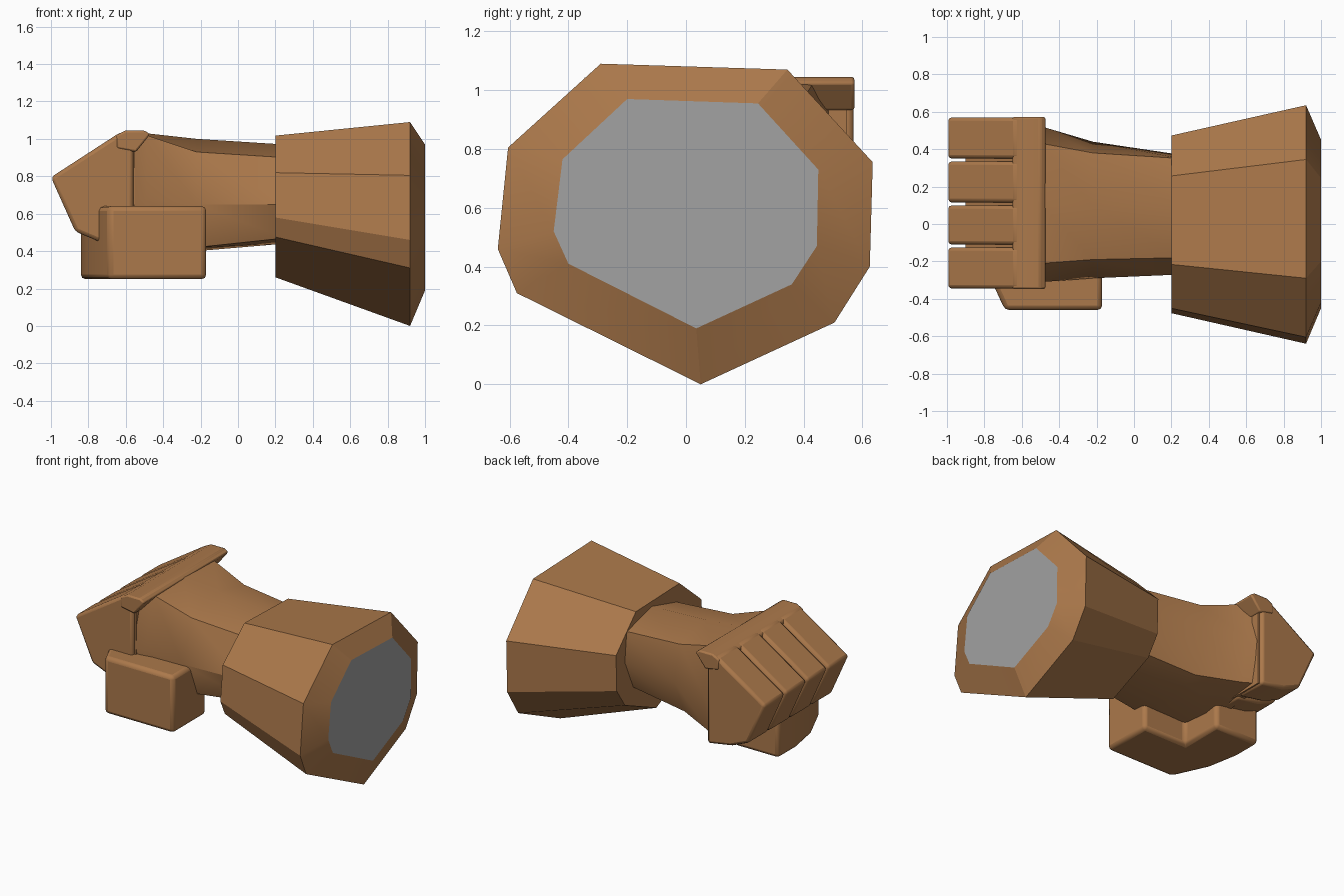
import bpy, bmesh

if "Cube" in bpy.data.objects:
    bpy.data.objects.remove(bpy.data.objects["Cube"])

def material(name, c):
    m = bpy.data.materials.new(name)
    m.diffuse_color = (*c, 1)
    m.use_nodes = True
    m.node_tree.nodes["Principled BSDF"].inputs["Base Color"].default_value = m.diffuse_color
    return m

BROWN = material("brown leather", (0.41, 0.19, 0.07))
GREY = material("grey lining", (0.36, 0.36, 0.36))

def loft(name, rings, bevel=0.0, angle=30, segments=2):
    """Skin a list of equally sized point rings and cap both ends."""
    bm = bmesh.new()
    vs = [[bm.verts.new(p) for p in r] for r in rings]
    n = len(rings[0])
    for a, b in zip(vs, vs[1:]):
        for i in range(n):
            j = (i + 1) % n
            bm.faces.new((a[i], a[j], b[j], b[i]))
    bm.faces.new(vs[0])
    bm.faces.new(vs[-1])
    bmesh.ops.recalc_face_normals(bm, faces=bm.faces[:])
    me = bpy.data.meshes.new(name)
    bm.to_mesh(me)
    bm.free()
    ob = bpy.data.objects.new(name, me)
    bpy.context.collection.objects.link(ob)
    me.materials.append(BROWN)
    if bevel:
        mod = ob.modifiers.new("soft edges", 'BEVEL')
        mod.width = bevel
        mod.segments = segments
        mod.limit_method = 'ANGLE'
    bpy.ops.object.select_all(action='DESELECT')
    ob.select_set(True)
    bpy.context.view_layer.objects.active = ob
    bpy.ops.object.shade_smooth_by_angle(angle=angle * 3.14159 / 180)
    return ob

# flared cuff with chamfered rim and grey end
rim = [(0.05, 0), (0.505, 0.21), (0.625, 0.4), (0.635, 0.755), (0.345, 1.07),
       (-0.29, 1.09), (-0.605, 0.805), (-0.64, 0.46), (-0.575, 0.31)]
mouth = [(0.035, 0.19), (0.36, 0.34), (0.445, 0.47), (0.45, 0.73), (0.245, 0.955),
         (-0.2, 0.97), (-0.42, 0.765), (-0.45, 0.52), (-0.4, 0.41)]
cuff = loft("cuff", [[(0.2, y * 0.745, 0.26 + z * 0.695) for y, z in rim],
                     [(0.92, y, z) for y, z in rim],
                     [(1.0, y, z) for y, z in mouth]], angle=20)
cuff.data.materials.append(GREY)
for f in cuff.data.polygons:
    if f.normal.x > 0.98:
        f.material_index = 1

# wrist and palm, widening towards the knuckles
sections = [
    (0.25, [(-0.18, .90), (.08, .97), (.35, .90), (.37, .70), (.28, .50), (.05, .44), (-.18, .47), (-.27, .65)]),
    (-0.22, [(-0.19, .93), (.1, 1.0), (.38, .94), (.44, .70), (.33, .46), (.08, .40), (-.2, .42), (-.29, .65)]),
    (-0.49, [(-0.21, 1.02), (.1, 1.03), (.43, 1.02), (.52, .74), (.46, .45), (.1, .39), (-.25, .42), (-.31, .68)]),
    (-0.62, [(-0.32, 1.02), (.1, 1.03), (.54, 1.02), (.55, .74), (.52, .46), (.1, .41), (-.3, .44), (-.33, .68)])]
loft("palm", [[(x, y, z) for y, z in s] for x, s in sections], angle=35)

def extrude_y(name, profile, y0, y1, **kw):
    return loft(name, [[(x, y, z) for x, z in profile] for y in (y0, y1)], **kw)

# solid core that closes the gaps between the fingers
extrude_y("fist_core", [(-0.55, 1.0), (-0.64, 0.99), (-0.90, 0.79), (-0.81, 0.53),
                        (-0.72, 0.47), (-0.55, 0.43)], -0.32, 0.545)

# four curled fingers
finger = [(-0.56, 1.035), (-0.63, 1.035), (-1.0, 0.795), (-0.87, 0.505),
          (-0.74, 0.45), (-0.56, 0.42)]
for i, (y0, y1) in enumerate([(-.345, -.125), (-.11, .1), (.115, .335), (.35, .57)]):
    extrude_y(f"finger_{i + 1}", finger, y0, y1, bevel=0.02)

# knuckle ridge with a lip overhanging the back of the hand
extrude_y("knuckle_ridge", [(-0.65, 1.02), (-0.60, 1.045), (-0.50, 1.045), (-0.47, 1.025),
                            (-0.545, 0.93), (-0.65, 0.95)], -0.348, 0.573, bevel=0.01)

# thumb bent across the underside of the fingers
thumb = [(-0.17, -0.46), (-0.69, -0.46), (-0.80, -0.22), (-0.84, 0.0), (-0.84, 0.2),
         (-0.5, 0.2), (-0.5, -0.1), (-0.17, -0.1)]
loft("thumb", [[(x, y, z) for x, y in thumb] for z in (0.25, 0.64)], bevel=0.025)
